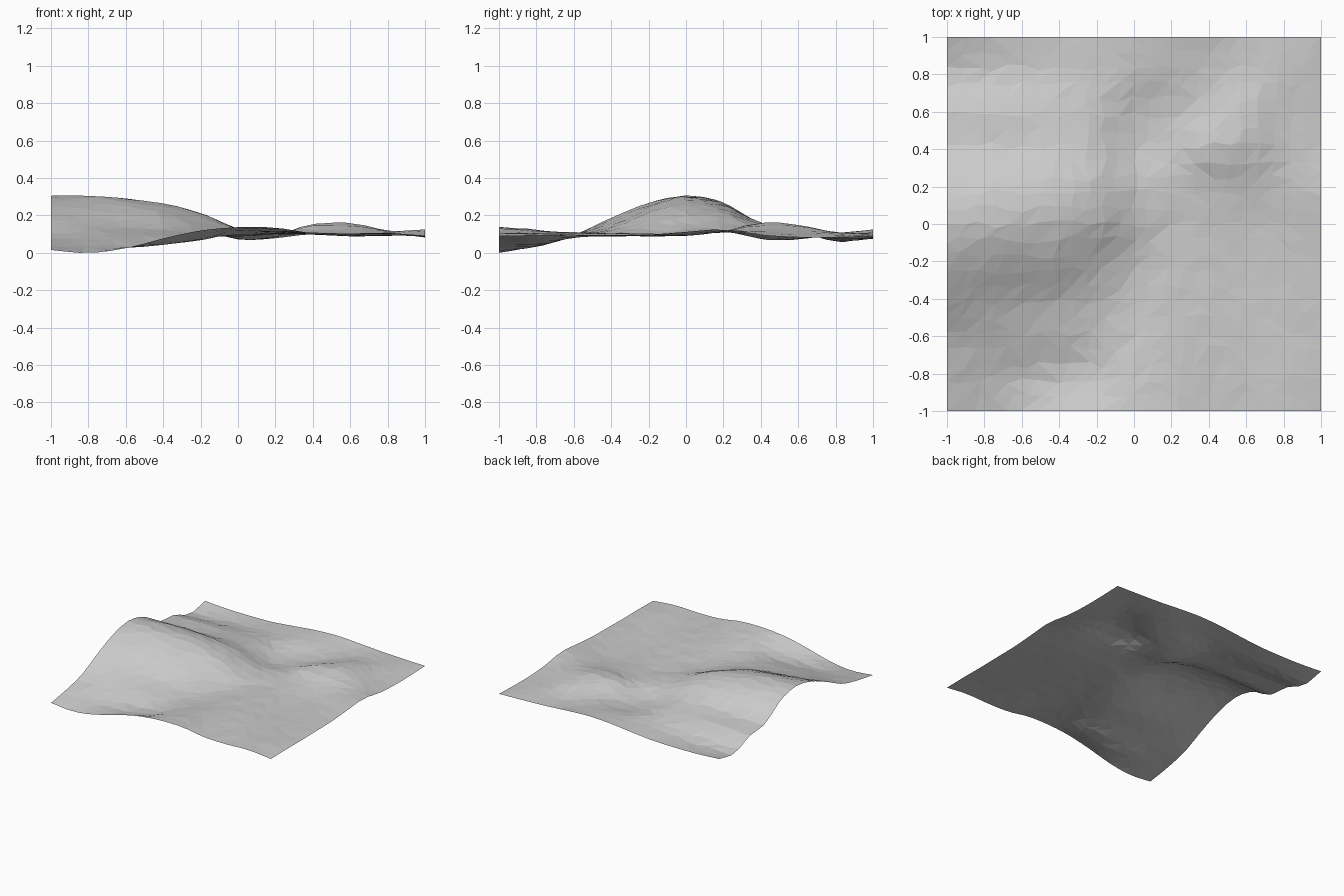
import bpy, bmesh, math, random

if "Cube" in bpy.data.objects:
    bpy.data.objects.remove(bpy.data.objects["Cube"])

random.seed(4)
N = 24  # facets per side

# Cross-sections from front (y=-1) to back (y=1), heights in thousandths,
# each running from left (x=-1) to right (x=1) in steps of 0.2
SECTIONS = [
    (18, 2, 28, 80, 122, 140, 137, 108, 104, 110, 92),
    (50, 40, 36, 42, 72, 123, 121, 108, 106, 106, 95),
    (98, 96, 92, 88, 84, 101, 113, 110, 102, 98, 94),
    (190, 168, 145, 128, 106, 90, 107, 107, 96, 95, 97),
    (270, 256, 238, 212, 152, 98, 104, 102, 92, 95, 100),
    (308, 309, 292, 264, 213, 130, 104, 103, 95, 100, 115),
    (268, 271, 265, 248, 204, 128, 112, 117, 117, 116, 128),
    (152, 158, 162, 162, 146, 80, 95, 158, 161, 124, 98),
    (130, 135, 132, 128, 120, 76, 80, 117, 153, 112, 86),
    (60, 66, 76, 88, 100, 108, 106, 100, 113, 108, 86),
    (92, 80, 78, 82, 100, 120, 128, 118, 105, 98, 92),
]


def spline(values, t):
    """Smooth curve through evenly spaced values, t in -1..1."""
    last = len(values) - 1
    u = (t + 1) / 2 * last
    i = min(int(u), last - 1)
    f = u - i
    b, c = values[i], values[i + 1]
    a = values[i - 1] if i > 0 else 2 * b - c
    d = values[i + 2] if i + 2 <= last else 2 * c - b
    return b + 0.5 * f * (c - a + f * (2*a - 5*b + 4*c - d + f * (3*(b - c) + d - a)))


def height(x, y):
    return spline([spline(s, x) for s in SECTIONS], y) / 1000


# Terrain sheet: slightly irregular triangulated grid
bm = bmesh.new()
rows = []
for j in range(N + 1):
    row = []
    for i in range(N + 1):
        x, y = 2 * i / N - 1, 2 * j / N - 1
        if 0 < i < N:
            x += random.uniform(-0.5, 0.5) / N
        if 0 < j < N:
            y += random.uniform(-0.5, 0.5) / N
        z = height(x, y)
        if 0 < i < N and 0 < j < N:
            z += random.uniform(-0.002, 0.002)  # rough facets
        row.append(bm.verts.new((x, y, z)))
    rows.append(row)
for j in range(N):
    for i in range(N):
        a, b = rows[j][i], rows[j][i + 1]
        c, d = rows[j + 1][i + 1], rows[j + 1][i]
        # split along the flatter diagonal
        if abs(a.co.z - c.co.z) < abs(b.co.z - d.co.z):
            bm.faces.new((a, b, c))
            bm.faces.new((a, c, d))
        else:
            bm.faces.new((a, b, d))
            bm.faces.new((b, c, d))

# Rest the lowest point on the ground
low = min(v.co.z for v in bm.verts)
for v in bm.verts:
    v.co.z -= low

# Straighten the border so the sheet is an exact square
for v in bm.verts:
    v.co.x = max(-1, min(1, v.co.x))
    v.co.y = max(-1, min(1, v.co.y))

mesh = bpy.data.meshes.new("terrain")
bm.to_mesh(mesh)
bm.free()
terrain = bpy.data.objects.new("terrain", mesh)
bpy.context.collection.objects.link(terrain)

# Plain light grey
grey = bpy.data.materials.new("light_grey")
grey.diffuse_color = (0.6, 0.6, 0.6, 1)
grey.use_nodes = True
grey.node_tree.nodes["Principled BSDF"].inputs["Base Color"].default_value = grey.diffuse_color
mesh.materials.append(grey)
